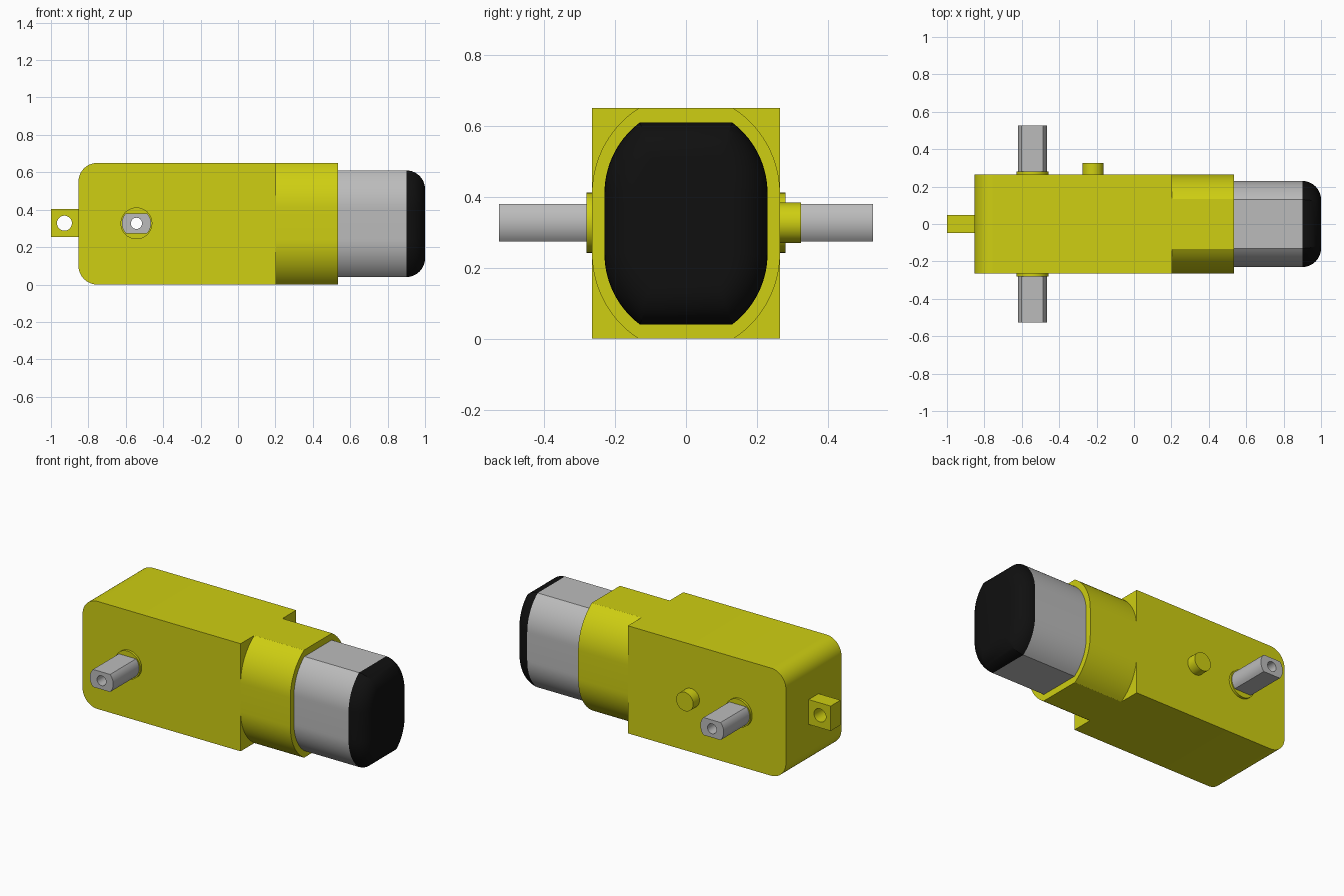
import bpy, bmesh, math
from mathutils import Matrix, Vector

cube = bpy.data.objects.get("Cube")
if cube:
    bpy.data.objects.remove(cube, do_unlink=True)

MID = 0.325             # height of the motor axis
SHAFT = (-0.543, 0.327)  # x, z of the output shaft


def material(name, rgb):
    m = bpy.data.materials.new(name)
    m.use_nodes = True
    m.diffuse_color = (*rgb, 1)
    m.node_tree.nodes["Principled BSDF"].inputs["Base Color"].default_value = (*rgb, 1)
    return m


YELLOW = material("yellow plastic", (0.62, 0.62, 0.006))
GREY = material("grey metal", (0.5, 0.5, 0.5))
BLACK = material("black plastic", (0.005, 0.005, 0.005))


def loft(name, rings, mat):
    """Skin a row of equal-length point loops and close both ends."""
    bm = bmesh.new()
    loops = [[bm.verts.new(p) for p in ring] for ring in rings]
    n = len(loops[0])
    for a, b in zip(loops, loops[1:]):
        for i in range(n):
            j = (i + 1) % n
            bm.faces.new((a[i], a[j], b[j], b[i]))
    bm.faces.new(loops[0])
    bm.faces.new(loops[-1])
    bmesh.ops.recalc_face_normals(bm, faces=bm.faces)
    mesh = bpy.data.meshes.new(name)
    bm.to_mesh(mesh)
    bm.free()
    ob = bpy.data.objects.new(name, mesh)
    bpy.context.collection.objects.link(ob)
    mesh.materials.append(mat)
    return ob


def prism_y(name, outline, y0, y1, mat):
    return loft(name, [[(x, y, z) for x, z in outline] for y in (y0, y1)], mat)


def arc(cx, cz, r, a0, a1, steps):
    angles = [math.radians(a0 + (a1 - a0) * i / steps) for i in range(steps + 1)]
    return [(cx + r * math.cos(a), cz + r * math.sin(a)) for a in angles]


def circle(cx, cz, r):
    return arc(cx, cz, r, 0, 360, 40)[:-1]


def drill(ob, x, z, r):
    """Cut a round hole through a part along y."""
    cutter = prism_y("hole_cutter", circle(x, z, r), -1, 1, ob.data.materials[0])
    mod = ob.modifiers.new("hole", 'BOOLEAN')
    mod.operation, mod.solver, mod.object = 'DIFFERENCE', 'EXACT', cutter
    bpy.context.view_layer.objects.active = ob
    bpy.ops.object.modifier_apply(modifier=mod.name)
    bpy.data.objects.remove(cutter, do_unlink=True)


def can_ring(x, inset, half_height):
    """Motor cross-section: flat top, bottom and sides joined by arcs."""
    r, cy, cz = 0.25 - inset, -0.02, 0.085
    top = math.degrees(math.asin((half_height - cz) / r))
    quarter = arc(cy, cz, r, 0, top, 14)
    right = [(y, -z) for y, z in reversed(quarter)] + quarter
    ring = right + [(-y, -z) for y, z in right]
    return [(x, y, MID + z) for y, z in ring]


parts = []

# Gearbox housing with rounded far end
r, left, right, top = 0.1, -0.853, 0.203, 0.65
profile = [(right, 0), (right, top)]
profile += arc(left + r, top - r, r, 90, 180, 12) + arc(left + r, r, r, 180, 270, 12)
housing = prism_y("gearbox_housing", profile, -0.265, 0.265, YELLOW)
drill(housing, *SHAFT, 0.03)
parts.append(housing)

# Sleeve that holds the motor
parts.append(loft("motor_sleeve", [can_ring(x, -0.035, 0.325) for x in (0.19, 0.535)], YELLOW))

# Motor can and rounded end cap
parts.append(loft("motor_can", [can_ring(x, 0, 0.285) for x in (0.52, 0.9)], GREY))
rings = []
for i in range(11):
    a = math.radians(9 * i)
    inset = 0.1 * (1 - math.cos(a))
    rings.append(can_ring(0.9 + 0.1 * math.sin(a), inset, 0.285 - inset))
parts.append(loft("motor_end_cap", rings, BLACK))

# Output shaft halves with two flats, and their collars
flat = math.degrees(math.asin(0.053 / 0.078))
shaft_outline = (arc(*SHAFT, 0.078, -flat, flat, 12)
                 + arc(*SHAFT, 0.078, 180 - flat, 180 + flat, 12))
for side, s in (("front", -1), ("back", 1)):
    collar = prism_y(side + "_collar", circle(*SHAFT, 0.085), s * 0.26, s * 0.28, YELLOW)
    shaft = prism_y(side + "_shaft", shaft_outline, s * 0.262, s * 0.527, GREY)
    for ob in (collar, shaft):
        drill(ob, *SHAFT, 0.03)
        parts.append(ob)

# Locating peg on the back
parts.append(prism_y("locating_peg", circle(-0.219, 0.327, 0.057), 0.255, 0.325, YELLOW))

# Mounting tab with a screw hole
tab = prism_y("mounting_tab", [(-1, 0.253), (-0.845, 0.253), (-0.845, 0.403), (-1, 0.403)],
              -0.047, 0.047, YELLOW)
drill(tab, -0.928, 0.328, 0.04)
parts.append(tab)

# Smooth the curved surfaces and keep the corners crisp
bpy.ops.object.select_all(action='DESELECT')
for ob in parts:
    ob.select_set(True)
bpy.context.view_layer.objects.active = parts[0]
bpy.ops.object.shade_smooth_by_angle(angle=math.radians(30))
